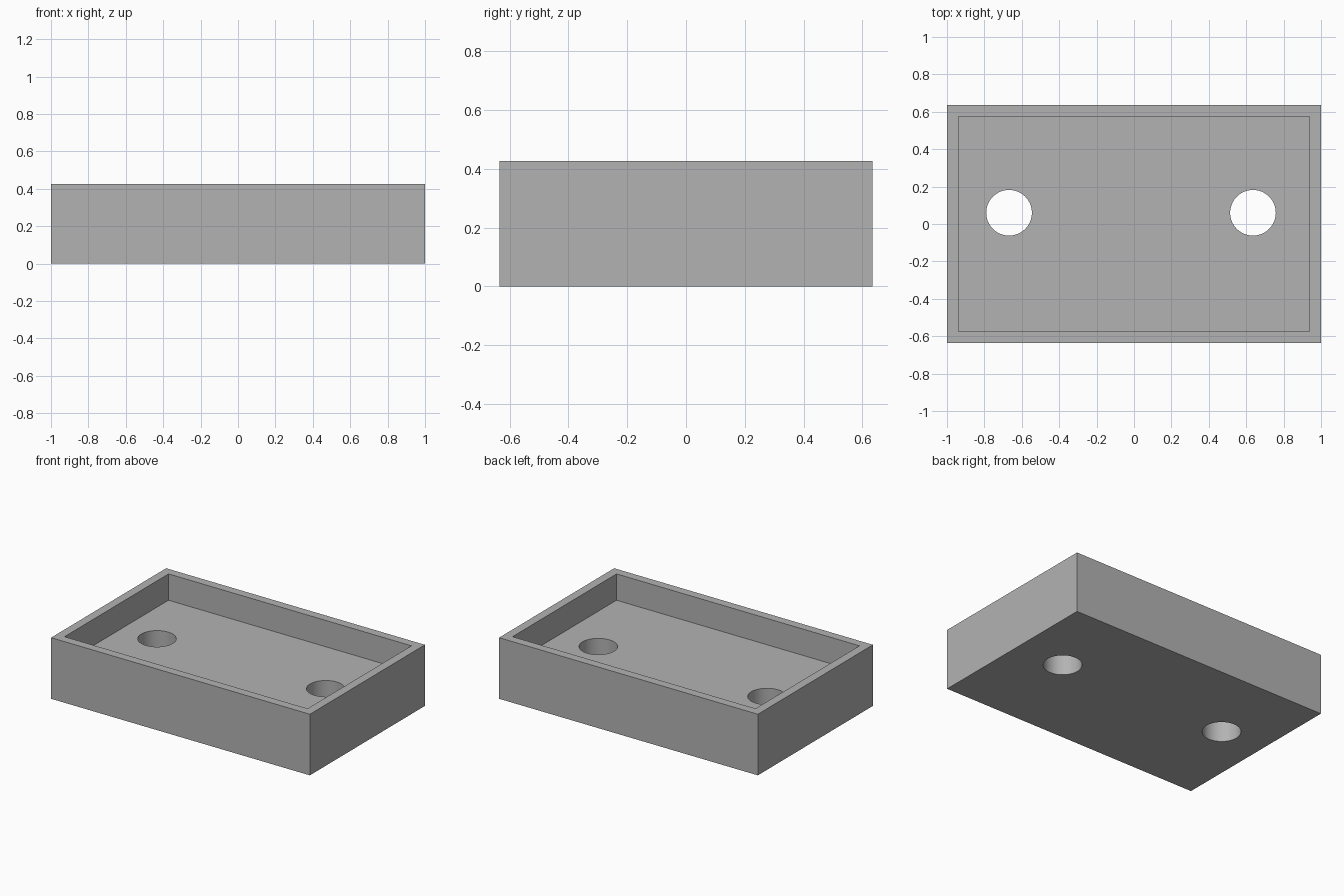
import bpy

# Remove the default cube
default = bpy.data.objects.get("Cube")
if default:
    bpy.data.objects.remove(default, do_unlink=True)

LENGTH, WIDTH, HEIGHT = 2.0, 1.27, 0.427
WALL, FLOOR = 0.061, 0.243
HOLE_RADIUS, HOLE_Y = 0.122, 0.06
HOLE_X = {"left": 0.636, "right": -0.668}

# Plain grey material
grey = bpy.data.materials.new("plain_grey")
grey.use_nodes = True
colour = (0.45, 0.45, 0.45, 1.0)
grey.diffuse_color = colour
grey.node_tree.nodes["Principled BSDF"].inputs["Base Color"].default_value = colour


def box(name, size, bottom):
    """Add a box centred in x and y, standing on the given height."""
    bpy.ops.mesh.primitive_cube_add(size=1, location=(0, 0, bottom + size[2] / 2))
    obj = bpy.context.object
    obj.name = name
    obj.scale = size
    bpy.ops.object.transform_apply(location=True, rotation=False, scale=True)
    obj.data.materials.append(grey)
    return obj


def cut(target, cutter):
    """Subtract the cutter from the target and remove the cutter."""
    mod = target.modifiers.new(cutter.name, "BOOLEAN")
    mod.operation = "DIFFERENCE"
    mod.solver = "EXACT"
    mod.object = cutter
    cutter.hide_render = True
    bpy.context.view_layer.objects.active = target
    bpy.ops.object.modifier_apply(modifier=mod.name)
    bpy.data.objects.remove(cutter, do_unlink=True)


# Rectangular tray body with a recessed floor
tray = box("tray", (LENGTH, WIDTH, HEIGHT), 0)
recess = box("recess_cutter", (LENGTH - 2 * WALL, WIDTH - 2 * WALL, HEIGHT), FLOOR)
cut(tray, recess)

# Round holes through the floor
for side, x in HOLE_X.items():
    bpy.ops.mesh.primitive_cylinder_add(
        vertices=64, radius=HOLE_RADIUS, depth=1, location=(x, HOLE_Y, FLOOR / 2))
    hole = bpy.context.object
    hole.name = side + "_hole_cutter"
    hole.data.materials.append(grey)
    cut(tray, hole)

# Smooth hole walls, sharp edges elsewhere
bpy.ops.object.select_all(action="DESELECT")
tray.select_set(True)
bpy.context.view_layer.objects.active = tray
bpy.ops.object.shade_smooth_by_angle()
